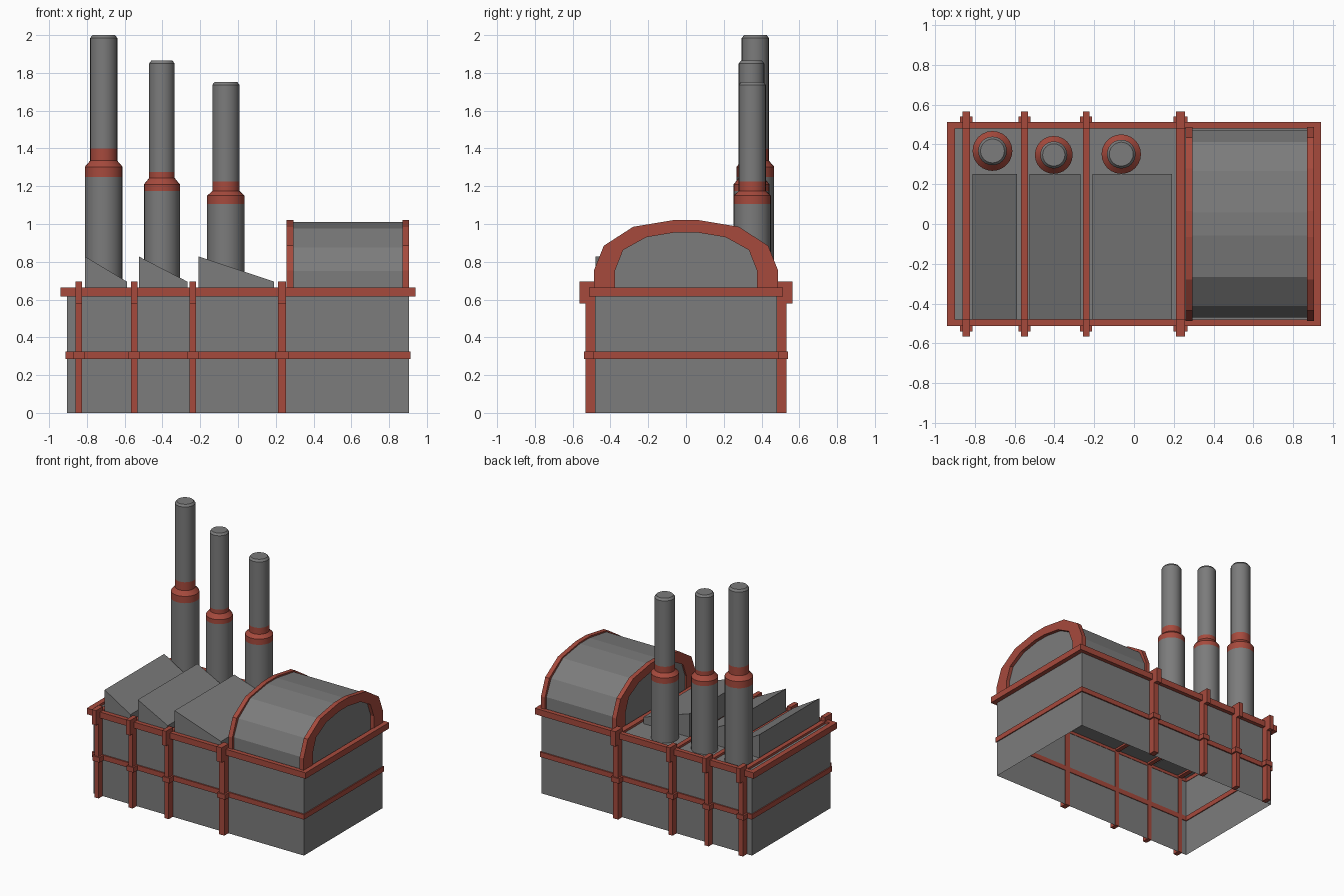
import bpy, bmesh, math

if "Cube" in bpy.data.objects:
    bpy.data.objects.remove(bpy.data.objects["Cube"])


def material(name, colour):
    mat = bpy.data.materials.new(name)
    mat.diffuse_color = colour
    mat.use_nodes = True
    mat.node_tree.nodes["Principled BSDF"].inputs["Base Color"].default_value = mat.diffuse_color
    return mat


red = material("red_paint", (0.38, 0.068, 0.046, 1))
grey = material("dark_grey", (0.2, 0.2, 0.2, 1))


def finish(name, bm, mat=grey, normals=True):
    if normals:
        bmesh.ops.recalc_face_normals(bm, faces=bm.faces)
    me = bpy.data.meshes.new(name)
    bm.to_mesh(me)
    bm.free()
    ob = bpy.data.objects.new(name, me)
    bpy.context.collection.objects.link(ob)
    me.materials.append(mat)
    return ob


def add_box(bm, x0, x1, y0, y1, z0, z1):
    for v in bmesh.ops.create_cube(bm, size=1)["verts"]:
        v.co.x = x1 if v.co.x > 0 else x0
        v.co.y = y1 if v.co.y > 0 else y0
        v.co.z = z1 if v.co.z > 0 else z0


def ring(name, xo, yo, xi, yi, z0, z1):
    """Rectangular band around the body."""
    bm = bmesh.new()
    loops = [[bm.verts.new((sx * x, sy * y, z)) for sx, sy in ((-1, -1), (1, -1), (1, 1), (-1, 1))]
             for x, y, z in ((xo, yo, z0), (xo, yo, z1), (xi, yi, z1), (xi, yi, z0))]
    for k in range(4):
        a, b = loops[k], loops[(k + 1) % 4]
        for i in range(4):
            j = (i + 1) % 4
            bm.faces.new((a[i], a[j], b[j], b[i]))
    return finish(name, bm, red)


def extrude(name, pts, direction, mat=grey):
    bm = bmesh.new()
    face = bm.faces.new([bm.verts.new(p) for p in pts])
    out = bmesh.ops.extrude_face_region(bm, geom=[face])
    new = [g for g in out["geom"] if isinstance(g, bmesh.types.BMVert)]
    bmesh.ops.translate(bm, verts=new, vec=direction)
    return finish(name, bm, mat)


def lathe(name, profile, x, y, mat=grey, sides=24):
    bm = bmesh.new()
    loops = [[bm.verts.new((x + r * math.cos(2 * math.pi * i / sides),
                            y + r * math.sin(2 * math.pi * i / sides), z)) for i in range(sides)]
             for r, z in profile]
    for a, b in zip(loops, loops[1:]):
        for i in range(sides):
            j = (i + 1) % sides
            bm.faces.new((a[i], a[j], b[j], b[i]))
    bm.faces.new(loops[0])
    bm.faces.new(loops[-1])
    ob = finish(name, bm, mat)
    ob.data.shade_smooth()
    ob.data.set_sharp_from_angle(angle=math.radians(30))
    return ob


# Main hall, an open-bottomed shell
bm = bmesh.new()
add_box(bm, -0.904, 0.904, -0.482, 0.482, 0, 0.645)
bmesh.ops.delete(bm, geom=[f for f in bm.faces if f.calc_center_median().z < 0.01], context="FACES")
finish("hall_body", bm, normals=False)

# Roof rim and middle band
ring("roof_rim", 0.94, 0.513, 0.9, 0.479, 0.617, 0.664)
ring("middle_band", 0.912, 0.492, 0.897, 0.476, 0.285, 0.324)

# Hoops: posts, shoulders, band clamps and a low rail across the roof
for n, (x, w) in enumerate(((-0.843, 0.036), (-0.55, 0.034), (-0.24, 0.034), (0.233, 0.044)), 1):
    bm = bmesh.new()
    h = w / 2
    for s in (-1, 1):
        for half, y0, y1, z0, z1 in ((h, 0.476, 0.532, 0, 0.62),
                                     (h, 0.478, 0.565, 0.58, 0.695),
                                     (h + 0.013, 0.477, 0.54, 0.285, 0.324)):
            add_box(bm, x - half, x + half, min(s * y0, s * y1), max(s * y0, s * y1), z0, z1)
    add_box(bm, x - h, x + h, -0.48, 0.48, 0.63, 0.662)
    finish(f"hoop_{n}", bm, red)

# Slanted roof wedges
for n, (x0, x1) in enumerate(((-0.81, -0.588), (-0.525, -0.268), (-0.208, 0.19)), 1):
    pts = [(x0, -0.48, 0.64), (x1, -0.48, 0.64), (x1, -0.48, 0.695), (x0, -0.48, 0.828)]
    extrude(f"roof_wedge_{n}", pts, (0, 0.732, 0))

# Barrel vault with two arched ribs
half_outer = [(0.487, 0.64), (0.487, 0.755), (0.435, 0.885), (0.28, 0.985), (0.065, 1.021)]
half_inner = [(0.375, 0.64), (0.375, 0.755), (0.333, 0.862), (0.21, 0.93), (0.055, 0.956)]
half_vault = [(0.47, 0.64), (0.47, 0.752), (0.412, 0.875), (0.267, 0.977), (0.058, 1.01)]


def arch(half):
    return half + [(-y, z) for y, z in reversed(half)]


extrude("barrel_vault", [(0.27, y, z) for y, z in arch(half_vault)], (0.608, 0, 0))
for name, x in (("inner_rib", 0.258), ("outer_rib", 0.87)):
    outline = arch(half_outer) + arch(half_inner)[::-1]
    extrude(name, [(x, y, z) for y, z in outline], (0.035, 0, 0), red)

# Chimneys: wide base, red stepped collar, narrow flue with a bevelled top
for n, (x, y, r0, r1, c0, c1, c2, c3, top) in enumerate((
        (-0.711, 0.367, 0.1, 0.072, 1.25, 1.303, 1.335, 1.40, 2.0),
        (-0.403, 0.347, 0.095, 0.068, 1.175, 1.21, 1.243, 1.275, 1.865),
        (-0.064, 0.351, 0.099, 0.072, 1.105, 1.15, 1.175, 1.225, 1.752)), 1):
    lathe(f"chimney_base_{n}", [(r0, 0.64), (r0, c0)], x, y)
    lathe(f"chimney_collar_{n}", [(r0, c0), (r0, c1), (r1, c2), (r1, c3)], x, y, red)
    lathe(f"chimney_flue_{n}", [(r1, c3), (r1, top - 0.016), (r1 - 0.012, top)], x, y)
